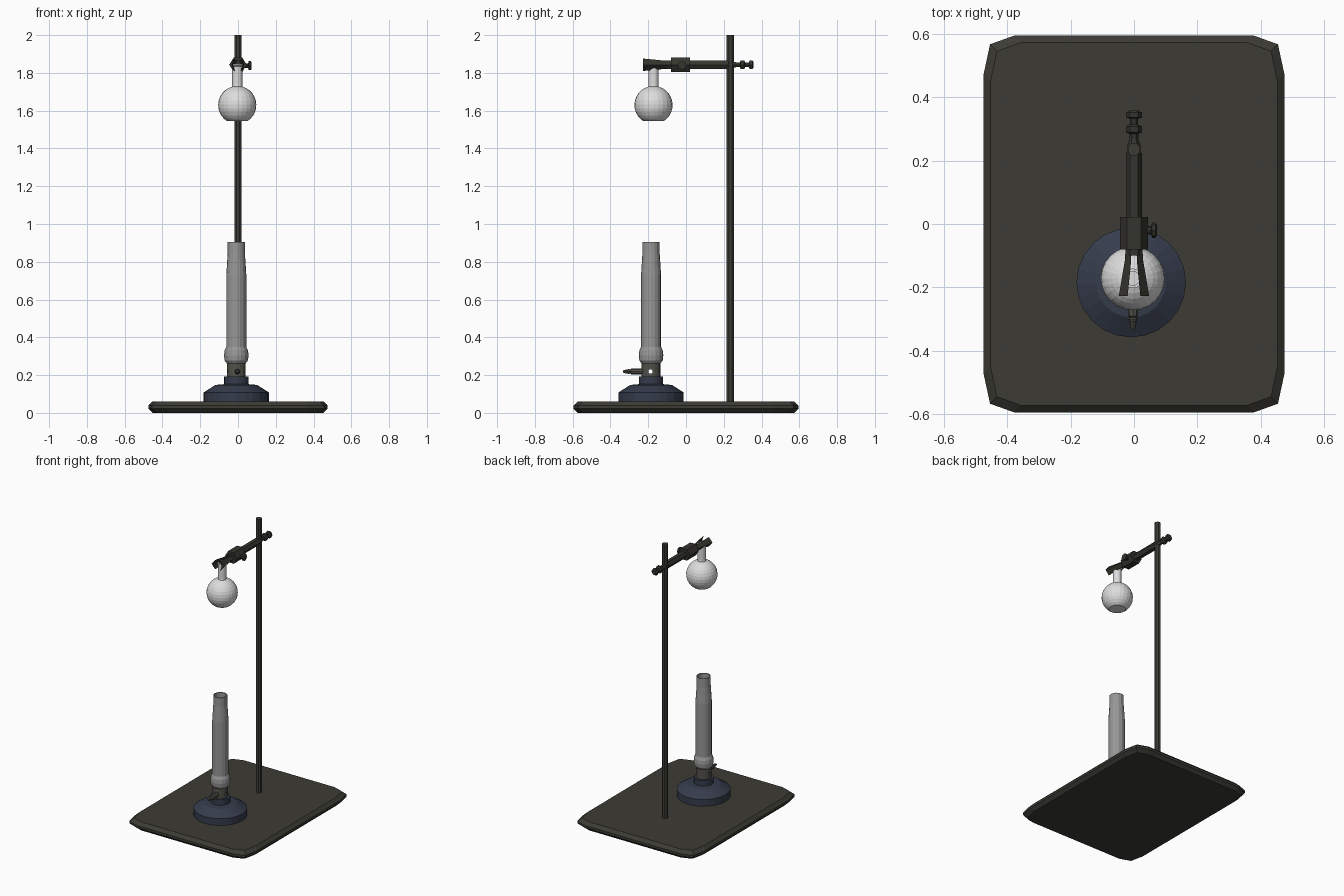
import bpy, bmesh, math
from mathutils import Matrix, Vector

if "Cube" in bpy.data.objects:
    bpy.data.objects.remove(bpy.data.objects["Cube"])


def mat(name, rgb):
    m = bpy.data.materials.new(name)
    m.diffuse_color = (*rgb, 1)
    m.use_nodes = True
    m.node_tree.nodes["Principled BSDF"].inputs["Base Color"].default_value = m.diffuse_color
    return m


OLIVE = mat("dark olive iron", (0.045, 0.044, 0.035))
CLAMP = mat("clamp iron", (0.036, 0.035, 0.028))
NAVY = mat("navy enamel", (0.036, 0.045, 0.072))
STEEL = mat("steel grey", (0.31, 0.31, 0.31))
COLLAR = mat("collar bronze grey", (0.085, 0.083, 0.068))
GLASS = mat("pale glass", (0.72, 0.72, 0.72))

AXES = {"z": Matrix.Identity(4), "y": Matrix.Rotation(-math.pi / 2, 4, 'X'),
        "-y": Matrix.Rotation(math.pi / 2, 4, 'X'),
        "x": Matrix.Rotation(math.pi / 2, 4, 'Y')}


def loft(name, rings, material, matrix=Matrix.Identity(4)):
    """Skin a list of equal-length point rings and cap both ends."""
    bm = bmesh.new()
    vs = [[bm.verts.new(matrix @ Vector(p)) for p in r] for r in rings]
    n = len(vs[0])
    for a, b in zip(vs, vs[1:]):
        for i in range(n):
            j = (i + 1) % n
            bm.faces.new((a[i], a[j], b[j], b[i]))
    bm.faces.new(vs[0][::-1])
    bm.faces.new(vs[-1])
    bmesh.ops.recalc_face_normals(bm, faces=bm.faces[:])
    me = bpy.data.meshes.new(name)
    bm.to_mesh(me)
    bm.free()
    me.materials.append(material)
    ob = bpy.data.objects.new(name, me)
    bpy.context.collection.objects.link(ob)
    return ob


def lathe(name, profile, centre, seg, material, axis="z", phase=0.0):
    """Turn (radius, height) points about an axis through centre."""
    rings = [[(r * math.cos(phase + math.tau * i / seg),
               r * math.sin(phase + math.tau * i / seg), h) for i in range(seg)]
             for r, h in profile]
    return loft(name, rings, material, Matrix.Translation(centre) @ AXES[axis])


# base plate: clipped-corner outline with bevelled rim
def plate_ring(inset, z):
    q = [(0.475, 0.475), (0.455, 0.568), (0.38, 0.595)]
    pts = q + [(-x, y) for x, y in q[::-1]]
    pts += [(-x, -y) for x, y in pts]
    return [(x - math.copysign(inset, x), y - math.copysign(inset, y), z) for x, y in pts]


loft("base_plate", [plate_ring(i, z) for i, z in
                    ((0.022, 0), (0, 0.022), (0, 0.038), (0.022, 0.06))], OLIVE)

# upright rod
lathe("stand_rod", [(0.021, 0.05), (0.021, 2.0)], (0, 0.235, 0), 8, OLIVE, phase=math.pi / 8)

# clamp: arm, end screw, head, side screw, prongs
ZC = 1.843
lathe("clamp_arm", [(0.025, -0.1), (0.025, 0.225)], (0, 0, ZC), 6, CLAMP, "y")
lathe("arm_end_screw", [(0.02, 0.2), (0.02, 0.25), (0.014, 0.268), (0.014, 0.285), (0.026, 0.29),
                        (0.026, 0.308), (0.013, 0.314), (0.013, 0.333), (0.025, 0.337),
                        (0.025, 0.352), (0.016, 0.358)], (0, 0, ZC), 6, CLAMP, "y")
lathe("clamp_head", [(0.045, -0.08), (0.045, 0.022)], (0, 0, ZC), 6, CLAMP, "y")
lathe("clamp_side_screw", [(0.013, 0.03), (0.013, 0.054), (0.024, 0.057), (0.024, 0.068),
                           (0.016, 0.072)], (0, -0.02, ZC - 0.005), 8, CLAMP, "x")
for side, label in ((-1, "left"), (1, "right")):
    def section(y, outer, inner, h):
        return [(side * outer, y, ZC), (side * inner, y, ZC + h),
                (side * (inner + outer) * 0.46, y, ZC), (side * inner, y, ZC - h)]
    loft("clamp_prong_" + label, [section(-0.07, 0.026, 0.008, 0.02),
                                  section(-0.115, 0.029, 0.009, 0.022),
                                  section(-0.228, 0.048, 0.02, 0.033)], CLAMP)

# round flask with flat bottom and open neck
R, ZF = 0.101, 1.63
prof = [(R * math.cos(a), ZF + R * math.sin(a)) for a in
        [math.radians(-58 + 132 * i / 11) for i in range(12)]]
prof += [(0.027, 1.74), (0.027, 1.835), (0.031, 1.838), (0.031, 1.846),
         (0.022, 1.846), (0.022, 1.72)]
lathe("flask", prof, (-0.004, -0.172, 0), 24, GLASS)

# burner: foot, air collar, gas inlet, barrel
BX, BY = -0.009, -0.185
lathe("burner_foot", [(0.173, 0.055), (0.173, 0.108), (0.11, 0.148), (0.064, 0.152),
                      (0.064, 0.192)], (BX, BY, 0), 24, NAVY)
collar = lathe("air_collar", [(0.05, 0.185), (0.05, 0.275)], (BX, BY, 0), 16, COLLAR)
hole = lathe("air_hole_cutter", [(0.012, -0.1), (0.012, 0.1)], (BX, BY - 0.003, 0.219),
             10, COLLAR, "x")
hole.hide_render = True
hole.hide_set(True)
cut = collar.modifiers.new("air_hole", 'BOOLEAN')
cut.operation, cut.object, cut.solver = 'DIFFERENCE', hole, 'EXACT'
lathe("gas_inlet", [(0.016, 0.22), (0.016, 0.29), (0.01, 0.295), (0.014, 0.302),
                    (0.009, 0.312), (0.011, 0.316), (0.006, 0.333)],
      (BX + 0.006, 0, 0.219), 8, COLLAR, "-y")
lathe("burner_barrel", [(0.05, 0.262), (0.062, 0.278), (0.065, 0.305), (0.062, 0.33),
                        (0.053, 0.35), (0.053, 0.73), (0.046, 0.84), (0.046, 0.905),
                        (0.039, 0.905), (0.039, 0.36)], (BX, BY, 0), 16, STEEL)
